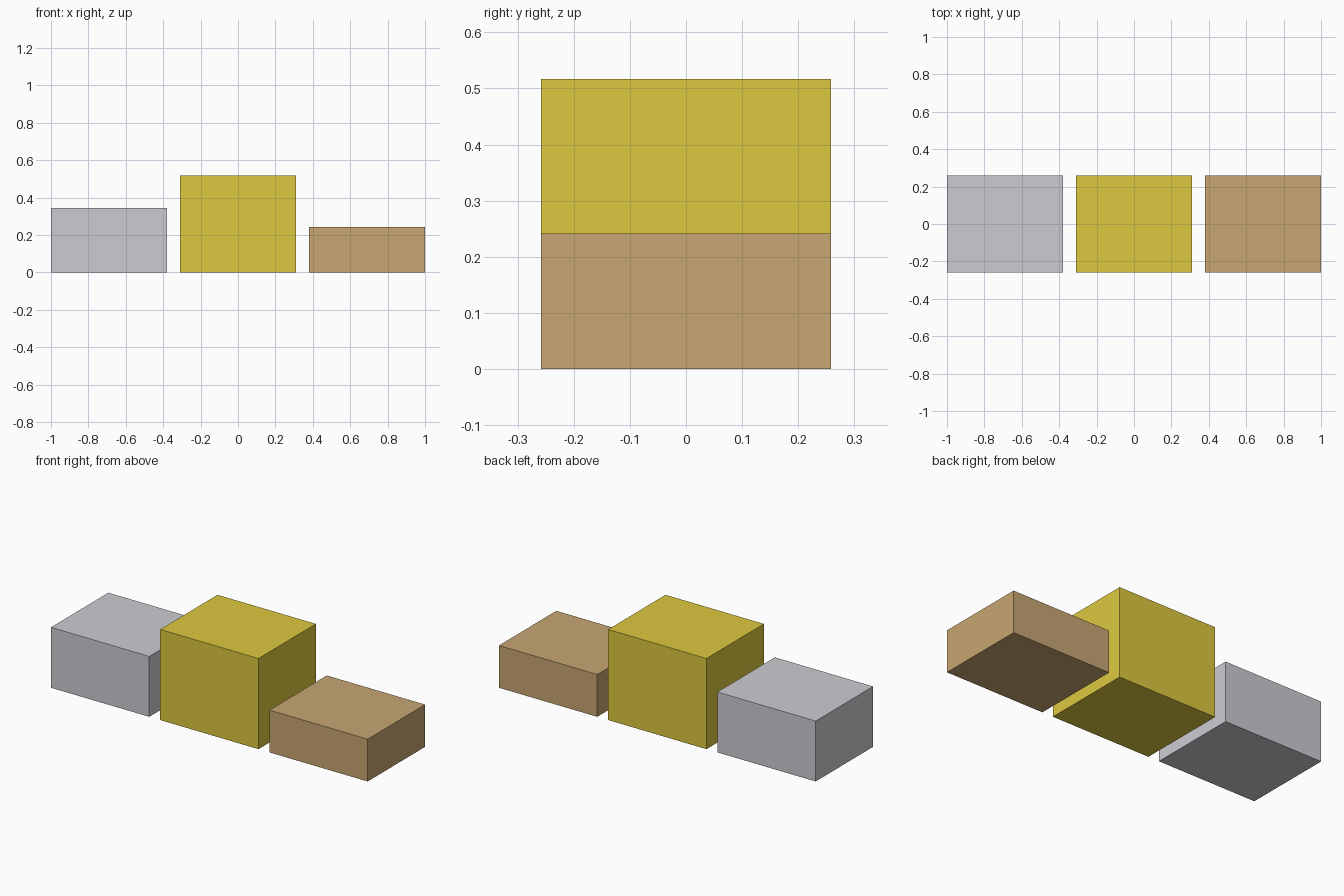
import bpy
import bmesh

if "Cube" in bpy.data.objects:
    bpy.data.objects.remove(bpy.data.objects["Cube"])

UNIT = 2 / 2.32          # three 0.72 wide blocks with 0.08 gaps span 2 units
WIDTH, DEPTH, GAP = 0.72 * UNIT, 0.6 * UNIT, 0.08 * UNIT


def podium_block(name, slot, height, color):
    """Box standing on the ground; slot is -1, 0 or 1 along x."""
    bm = bmesh.new()
    bmesh.ops.create_cube(bm, size=1)
    bmesh.ops.translate(bm, verts=bm.verts, vec=(0, 0, 0.5))
    bmesh.ops.scale(bm, verts=bm.verts, vec=(WIDTH, DEPTH, height))
    mesh = bpy.data.meshes.new(name)
    bm.to_mesh(mesh)
    bm.free()
    mat = bpy.data.materials.new(name + "_material")
    mat.diffuse_color = (*color, 1)
    mat.use_nodes = True
    mat.node_tree.nodes["Principled BSDF"].inputs["Base Color"].default_value = mat.diffuse_color
    mesh.materials.append(mat)
    obj = bpy.data.objects.new(name, mesh)
    obj.location.x = slot * (WIDTH + GAP)
    bpy.context.collection.objects.link(obj)


# Podium steps: silver left, gold centre, bronze right
podium_block("second_place_block", -1, 0.40 * UNIT, (0.61, 0.60, 0.64))
podium_block("first_place_block", 0, 0.60 * UNIT, (0.72, 0.58, 0.05))
podium_block("third_place_block", 1, 0.28 * UNIT, (0.58, 0.38, 0.17))
